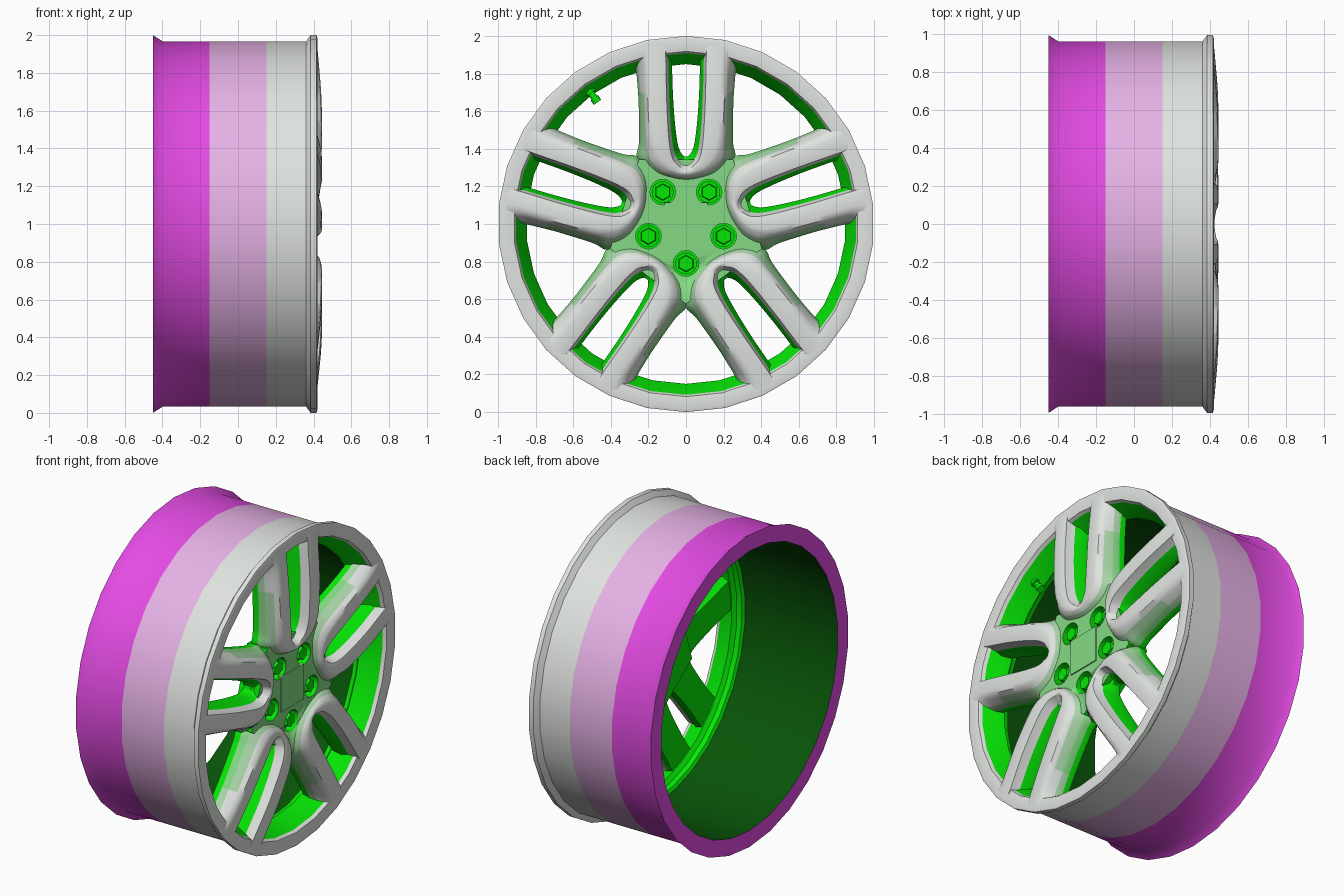
import bpy, bmesh
from math import sin, cos, pi, radians
from mathutils import Vector, Matrix

if "Cube" in bpy.data.objects:
    bpy.data.objects.remove(bpy.data.objects["Cube"])


def material(name, *rgb):
    lin = [((c / 255 + 0.055) / 1.055) ** 2.4 if c > 10 else c / 3294 for c in rgb] + [1]
    m = bpy.data.materials.new(name)
    m.use_nodes = True
    m.diffuse_color = lin
    m.node_tree.nodes["Principled BSDF"].inputs["Base Color"].default_value = lin
    return m


MATS = [
    material("light grey", 224, 228, 224),
    material("magenta", 228, 75, 228),
    material("pale pink", 230, 178, 230),
    material("bright green", 5, 232, 5),
    material("dark green", 8, 84, 8),
    material("hub green", 132, 218, 132),
    material("soft green", 170, 214, 170),
]
GREY, MAGENTA, PINK, GREEN, DARK, HUB, SOFT = range(len(MATS))
CENTRE = Vector((0, 0, 1))


def make_object(name, bm, angle=0, smooth=35):
    """Turn a bmesh into an object placed on the wheel axis."""
    bmesh.ops.recalc_face_normals(bm, faces=bm.faces)
    mesh = bpy.data.meshes.new(name)
    bm.to_mesh(mesh)
    bm.free()
    for m in MATS:
        mesh.materials.append(m)
    ob = place(name, mesh, angle)
    bpy.ops.object.select_all(action="DESELECT")
    ob.select_set(True)
    bpy.context.view_layer.objects.active = ob
    bpy.ops.object.shade_smooth_by_angle(angle=radians(smooth))
    return ob


def place(name, mesh, angle):
    ob = bpy.data.objects.new(name, mesh)
    bpy.context.collection.objects.link(ob)
    ob.location = CENTRE
    ob.rotation_euler.x = radians(angle)
    return ob


def grid_faces(bm, rings, colours, closed):
    """Skin a list of point rings; each column of faces has its own colour."""
    verts = [[bm.verts.new(p) for p in ring] for ring in rings]
    n = len(colours)
    for i in range(len(verts) if closed else len(verts) - 1):
        a, b = verts[i], verts[(i + 1) % len(verts)]
        for j in range(n):
            k = (j + 1) % n
            bm.faces.new((a[j], a[k], b[k], b[j])).material_index = colours[j]


def prism(bm, sides, radius, x0, x1, at=(0, 0), colour=GREEN, top=1.0):
    """Add a closed prism along x, one corner pointing up."""
    loops = []
    for x, r in ((x0, radius), (x1, radius * top)):
        loops.append([bm.verts.new((x, at[0] + r * sin(2 * pi * i / sides),
                                    at[1] + r * cos(2 * pi * i / sides))) for i in range(sides)])
    faces = [bm.faces.new(loop) for loop in loops]
    for i in range(sides):
        k = (i + 1) % sides
        faces.append(bm.faces.new((loops[0][i], loops[0][k], loops[1][k], loops[1][i])))
    for f in faces:
        f.material_index = colour
    return faces


# Rim barrel: one closed profile (x, radius, colour of the next band)
profile = [
    (-.45, 1, MAGENTA), (-.40, .967, MAGENTA), (-.15, .967, PINK), (.15, .967, GREY),
    (.36, .967, GREY), (.385, 1, GREY), (.415, 1, GREY), (.42, .985, GREY),
    (.411, .918, GREY), (.39, .908, GREEN), (.30, .86, GREEN), (.27, .85, GREEN),
    (.25, .875, GREEN), (.22, .88, GREEN), (.21, .9, DARK), (-.38, .9, DARK), (-.45, .895, MAGENTA),
]
SEGMENTS = 30
bm = bmesh.new()
grid_faces(bm, [[(x, r * sin(2 * pi * i / SEGMENTS), r * cos(2 * pi * i / SEGMENTS))
                 for x, r, c in profile] for i in range(SEGMENTS)],
           [c for x, r, c in profile], True)
make_object("rim_barrel", bm)

# Twin spoke: half of a U, from the rim to the bottom of the U
# slot edge, inner crest, outer crest, window edge (side, radius); crest x, window x
half = [
    ((.080, .94), (.11, .95), (.225, .94), (.315, .895), .419, .375),
    ((.075, .86), (.107, .86), (.21, .86), (.272, .845), .427, .36),
    ((.070, .70), (.104, .70), (.205, .70), (.255, .70), .44, .36),
    ((.060, .55), (.098, .55), (.198, .55), (.25, .56), .445, .36),
    ((.045, .43), (.088, .42), (.185, .42), (.25, .43), .445, .36),
    ((.030, .385), (.070, .345), (.15, .335), (.26, .352), .437, .365),
    ((.015, .365), (.040, .31), (.10, .29), (.185, .272), .43, .372),
    ((.008, .36), (.020, .295), (.05, .27), (.08, .235), .425, .374),
    ((0, .36), (0, .29), (0, .262), (0, .225), .425, .374),
]
BACK = .28


def section(station, side):
    slot, inner, outer, window = (Vector((side * s, r)) for s, r in station[:4])
    crest, low = station[4:]
    edge = crest - .005
    pts = [(slot, BACK), (slot, .33), (slot.lerp(inner, .6), crest - .06),
           (inner, edge), (inner.lerp(outer, .25), crest), (inner.lerp(outer, .75), crest),
           (outer, edge), (outer.lerp(window, .35), edge * .65 + low * .35),
           (outer.lerp(window, .75), low), (window, low - .04), (window, BACK)]
    return [Vector((x, p.x, p.y)) for p, x in pts]


def smooth_rings(rings, steps):
    """Add in-between sections on a smooth curve through the given ones."""
    out = []
    for i in range(len(rings) - 1):
        four = [rings[max(i - 1, 0)], rings[i], rings[i + 1], rings[min(i + 2, len(rings) - 1)]]
        for t in (s / steps for s in range(steps)):
            out.append([b + (c - a) * (t / 2) + (2 * a - 5 * b + 4 * c - d) * (t * t / 2)
                        + (3 * (b - c) + d - a) * (t ** 3 / 2) for a, b, c, d in zip(*four)])
    return out + [rings[-1]]


bm = bmesh.new()
rings = [section(s, 1) for s in half] + [section(s, -1) for s in reversed(half[:-1])]
columns = [GREEN, GREEN] + [GREY] * 5 + [SOFT, HUB, GREEN, GREEN]
grid_faces(bm, smooth_rings(rings, 4), columns, False)
# The green tint of the outer flanks fades towards the rim
for f in bm.faces:
    if f.calc_center_median().z > .7:
        f.material_index = {SOFT: GREY, HUB: SOFT}.get(f.material_index, f.material_index)
spoke = make_object("twin_spoke_1", bm, 0, 45)
for k in range(1, 5):
    place(f"twin_spoke_{k + 1}", spoke.data, 72 * k)

# Five-sided hub between the spokes, with bolt pockets
bm = bmesh.new()
for f in prism(bm, 5, .425, .24, .38, colour=GREEN):
    if all(v.co.x > .3 for v in f.verts):
        f.material_index = HUB
bmesh.ops.rotate(bm, verts=bm.verts, matrix=Matrix.Rotation(pi / 5, 3, "X"))
hub = make_object("hub", bm)

bolt_spots = [(.21 * sin(a), .21 * cos(a)) for a in (pi / 5 + 2 * pi * k / 5 for k in range(5))]
bm = bmesh.new()
for spot in bolt_spots:
    prism(bm, 20, .068, .31, .5, spot)
cutter = make_object("pocket_cutter", bm)
cutter.hide_render = True
cutter.hide_set(True)
cutter.display_type = "WIRE"
mod = hub.modifiers.new("pockets", "BOOLEAN")
mod.object = cutter
mod.operation = "DIFFERENCE"
mod.solver = "EXACT"

# Wheel bolts: round collar and hexagonal head
bm = bmesh.new()
for spot in bolt_spots:
    prism(bm, 16, .058, .30, .335, spot)
    prism(bm, 6, .046, .33, .375, spot, top=.9)
make_object("wheel_bolts", bm)

# Square centre cap, almost flush with the hub
bm = bmesh.new()
prism(bm, 4, .165, .37, .386, colour=HUB, top=.97)
bmesh.ops.rotate(bm, verts=bm.verts, matrix=Matrix.Rotation(pi / 4, 3, "X"))
make_object("centre_cap", bm)

# Tyre valve: base, stem and wider cap, pointing inwards through a window
bm = bmesh.new()
for radius, start, end in ((.03, .91, .86), (.018, .87, .82), (.024, .83, .80)):
    middle = Matrix.Translation((.31, 0, (start + end) / 2))
    bmesh.ops.create_cone(bm, cap_ends=True, segments=12, radius1=radius,
                          radius2=radius, depth=start - end, matrix=middle)
for f in bm.faces:
    f.material_index = GREEN
make_object("valve_stem", bm, 36)
